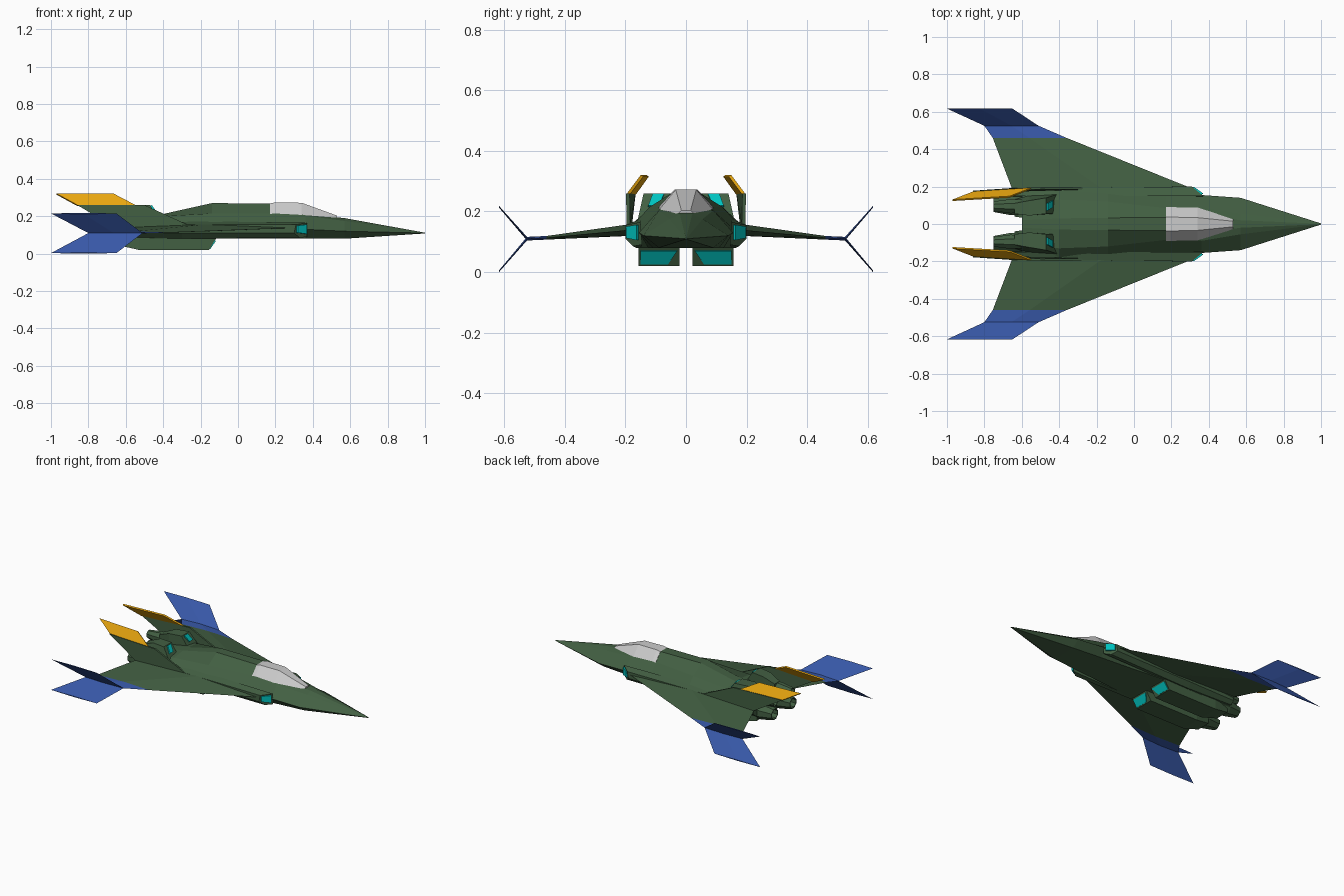
import bpy, bmesh
from mathutils import Vector

if "Cube" in bpy.data.objects:
    bpy.data.objects.remove(bpy.data.objects["Cube"])


def material(name, rgb):
    m = bpy.data.materials.new(name)
    m.diffuse_color = (*rgb, 1)
    m.use_nodes = True
    m.node_tree.nodes["Principled BSDF"].inputs["Base Color"].default_value = m.diffuse_color
    return m


GREEN = material("hull_green", (0.055, 0.115, 0.055))
BLUE = material("wing_blue", (0.04, 0.1, 0.4))
YELLOW = material("fin_yellow", (0.8, 0.38, 0.005))
TEAL = material("intake_teal", (0.0, 0.55, 0.53))


def loft(name, sections, mat=None, mirror=False):
    """Skin a list of equal-length closed sections and cap both ends."""
    bm = bmesh.new()
    rings = [[bm.verts.new(p) for p in s] for s in sections]
    n = len(rings[0])
    for a, b in zip(rings, rings[1:]):
        for i in range(n):
            j = (i + 1) % n
            bm.faces.new((a[i], a[j], b[j], b[i]))
    bm.faces.new(rings[0])
    bm.faces.new(rings[-1])
    bmesh.ops.remove_doubles(bm, verts=bm.verts, dist=0.0005)
    bmesh.ops.recalc_face_normals(bm, faces=bm.faces)
    me = bpy.data.meshes.new(name)
    bm.to_mesh(me)
    bm.free()
    ob = bpy.data.objects.new(name, me)
    bpy.context.collection.objects.link(ob)
    if mat:
        me.materials.append(mat)
    if mirror:
        mod = ob.modifiers.new("mirror", 'MIRROR')
        mod.use_axis = (False, True, False)
        mod.use_mirror_merge = False
    return ob


def hull_section(x, *half):
    """Symmetric section from (half width, z) points listed top to bottom."""
    return [(x, y, z) for y, z in half] + [(x, -y, z) for y, z in reversed(half)]


def box_section(x, y0, y1, z0, z1, rake=0.0, chamfer=0.0):
    """Box section; the top edge is raked back and its outer corner pulled in."""
    return [(x, y0, z0), (x, y1, z0), (x - rake, y1 - chamfer, z1), (x - rake, y0, z1)]


def blade(y, lead, trail, z, t, dz=0.0):
    """Thin diamond aerofoil section."""
    mid = lead * 0.5 + trail * 0.5
    return [(lead, y, z), (mid, y, z + t), (trail, y, z + dz), (mid, y, z - t)]


def slab(name, pts, offset, mat):
    o = Vector(offset)
    return loft(name, [[Vector(p) - o for p in pts], [Vector(p) + o for p in pts]], mat, True)


# Fuselage
loft("fuselage", [
    hull_section(1.0, (0.001, .112), (.002, .111), (.003, .11), (.001, .108)),
    hull_section(.57, (.02, .19), (.055, .175), (.14, .12), (.09, .08)),
    hull_section(.36, (.05, .212), (.09, .203), (.155, .13), (.11, .08)),
    hull_section(.17, (.035, .268), (.085, .215), (.16, .14), (.125, .08)),
    hull_section(-.14, (.033, .27), (.12, .215), (.18, .15), (.155, .08)),
    hull_section(-.40, (.03, .212), (.13, .2), (.19, .15), (.16, .08)),
    hull_section(-.60, (.02, .18), (.11, .17), (.185, .14), (.14, .08)),
], GREEN)

# Canopy, grey
loft("canopy", [
    hull_section(.53, (.015, .203), (.028, .192)),
    hull_section(.34, (.034, .272), (.088, .207)),
    hull_section(.195, (.037, .273), (.09, .215)),
    hull_section(.17, (.037, .268), (.09, .212)),
])

# Side air ducts with slanted mouths
loft("side_duct", [
    [(.37, .145, .09), (.33, .175, .085), (.30, .2, .11), (.31, .2, .155), (.37, .15, .165)],
    [(-.3, .145, .08), (-.3, .165, .08), (-.3, .195, .11), (-.3, .195, .155), (-.3, .15, .175)],
    [(-.65, .145, .09), (-.65, .165, .09), (-.65, .19, .11), (-.65, .19, .15), (-.65, .15, .165)],
], GREEN, True)
slab("side_intake", [(.366, .16, .105), (.316, .195, .112), (.316, .196, .15), (.366, .16, .156)],
     (.004, .003, 0), TEAL)

# Main wings
loft("wing", [blade(.17, .36, -.645, .14, .02),
              blade(.46, -.36, -.755, .113, .006)], GREEN, True)

# Forked blue wing tips
for name, tip_z in (("upper_wingtip", .215), ("lower_wingtip", .003)):
    loft(name, [blade(.46, -.36, -.755, .113, .006),
                blade(.525, -.51, -.80, .11, .006),
                blade(.617, -.65, -1.0, tip_z, .003)], BLUE, True)

# Tail fins: green upright base and yellow tip leaning inward
slab("fin_base", [(-.27, .19, .155), (-.50, .192, .26), (-.86, .172, .26), (-.64, .187, .13)],
     (0, .006, 0), GREEN)
slab("fin_tip", [(-.55, .19, .258), (-.86, .17, .258), (-.97, .127, .318), (-.665, .145, .318)],
     (0, .004, .003), YELLOW)

# Upper engine pods
loft("upper_pod", [
    box_section(-.41, .055, .16, .17, .26, .06, .02),
    box_section(-.56, .045, .155, .15, .258, 0, .03),
    box_section(-.64, .055, .13, .15, .225, 0, .02),
], GREEN, True)
slab("upper_intake", [(-.438, .09, .215), (-.438, .125, .215), (-.467, .11, .256), (-.467, .072, .256)],
     (.006, 0, .004), TEAL)

# Lower engine pods
loft("lower_pod", [
    box_section(-.155, .022, .157, .02, .085, -.04),
    box_section(-.53, .022, .157, .02, .1),
    box_section(-.64, .04, .14, .045, .12),
], GREEN, True)
slab("lower_intake", [(-.153, .06, .026), (-.153, .15, .026), (-.122, .15, .07), (-.122, .03, .07)],
     (.004, 0, -.002), TEAL)

# Exhaust nozzles: faceted cones with hollow ends
OCT = [(1, .4), (.4, 1), (-.4, 1), (-1, .4), (-1, -.4), (-.4, -1), (.4, -1), (1, -.4)]
for name, y, z, r in (("main_nozzle", .1, .105, .05), ("upper_nozzle", .095, .185, .036)):
    loft(name, [[(x, y + a * r * s, z + b * r * s) for a, b in OCT]
                for x, s in ((-.56, .95), (-.66, 1.05), (-.75, .72), (-.75, .6), (-.69, .6))],
         GREEN, True)
